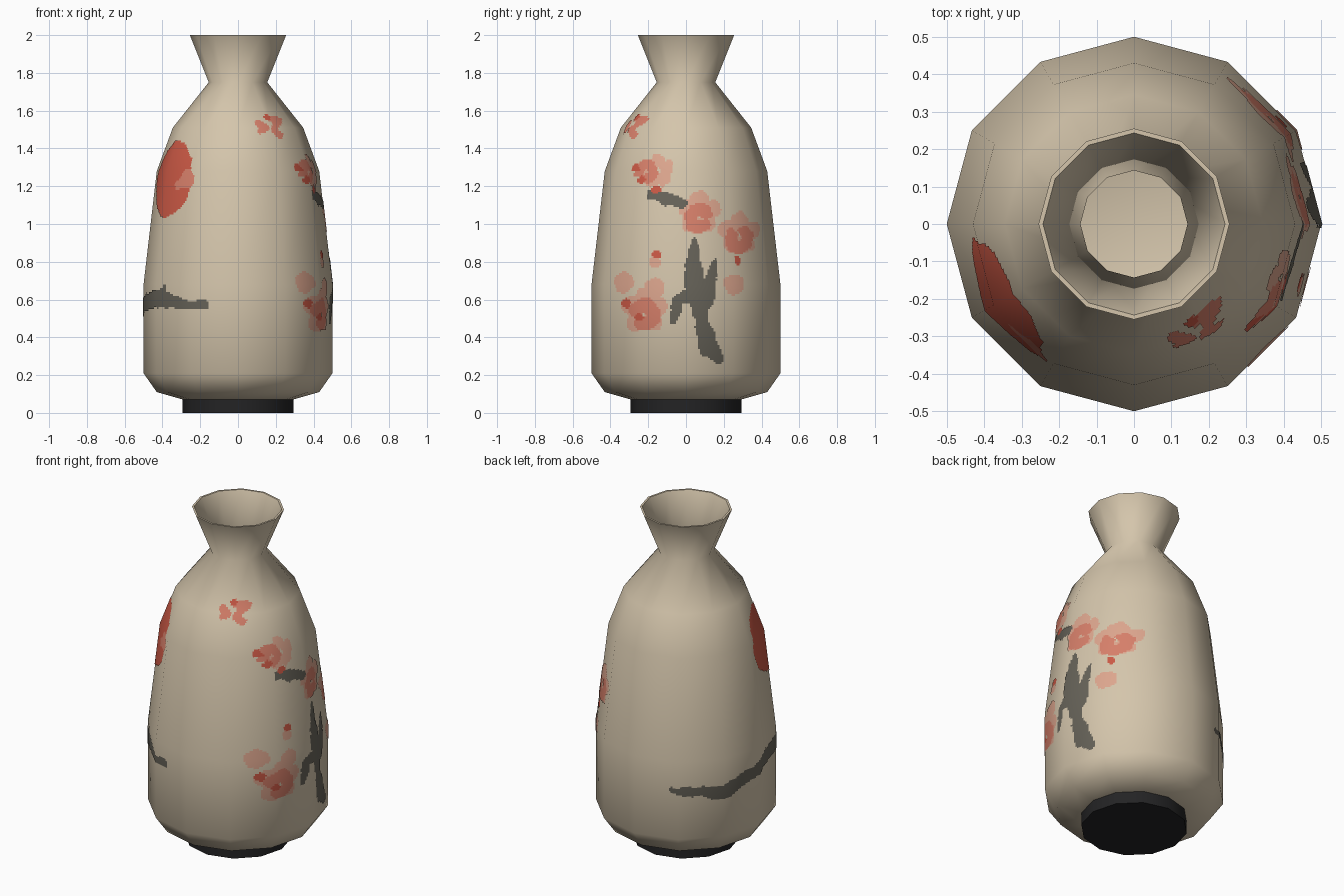
import bpy, bmesh, math
from mathutils import Vector, noise

if "Cube" in bpy.data.objects:
    bpy.data.objects.remove(bpy.data.objects["Cube"])

SIDES = 12
TURN = 2 * math.pi


def material(name, color):
    m = bpy.data.materials.new(name)
    m.diffuse_color = (*color, 1)
    m.use_nodes = True
    m.node_tree.nodes["Principled BSDF"].inputs["Base Color"].default_value = m.diffuse_color
    return m


CREAM = material("cream glaze", (0.66, 0.56, 0.41))
BLACK = material("black foot", (0.017, 0.017, 0.018))
RED = material("red paint", (0.60, 0.10, 0.06))
ROSE = material("rose paint", (0.68, 0.215, 0.145))
PINK = material("pale pink paint", (0.72, 0.38, 0.27))
GREY = material("grey branch paint", (0.135, 0.125, 0.10))


def direction(i):
    return Vector((math.cos(TURN * i / SIDES), math.sin(TURN * i / SIDES), 0))


def revolve(name, profile, mat, angle):
    """Twelve-sided closed turned part from (radius, height) points."""
    bm = bmesh.new()
    rings = [[bm.verts.new(direction(i) * r + Vector((0, 0, z))) for i in range(SIDES)]
             for r, z in profile]
    for a, b in zip(rings, rings[1:]):
        for i in range(SIDES):
            j = (i + 1) % SIDES
            bm.faces.new((a[i], a[j], b[j], b[i]))
    bm.faces.new(rings[0][::-1])
    bm.faces.new(rings[-1])
    me = bpy.data.meshes.new(name)
    bm.to_mesh(me)
    bm.free()
    me.materials.append(mat)
    ob = bpy.data.objects.new(name, me)
    bpy.context.collection.objects.link(ob)
    bpy.ops.object.select_all(action='DESELECT')
    bpy.context.view_layer.objects.active = ob
    ob.select_set(True)
    bpy.ops.object.shade_smooth_by_angle(angle=math.radians(angle))


# Foot and hollow body; the inside follows the outside at one wall thickness
OUTER = [(0.29, 0.07), (0.43, 0.11), (0.5, 0.21), (0.5, 0.68), (0.43, 1.28),
         (0.345, 1.51), (0.155, 1.75), (0.255, 2.0)]
INNER = [(r - 0.012, z) for r, z in reversed(OUTER[2:])] + [(0.42, 0.13)]
revolve("vase_body", OUTER + INNER, CREAM, 65)
revolve("vase_foot", [(0.295, 0), (0.295, 0.072)], BLACK, 35)


def tilt(k):
    """Slope of the outer profile at a ring, averaged from its neighbours."""
    def seg(i):
        (r0, z0), (r1, z1) = OUTER[i], OUTER[i + 1]
        return math.atan2(r0 - r1, z1 - z0)
    return (seg(k - 1) + seg(k)) / 2


def surface(u, z):
    """Point just off the outer wall and its smooth normal; u counts sides."""
    k = max(i for i in range(1, 6) if OUTER[i][1] <= z)
    (r0, z0), (r1, z1) = OUTER[k], OUTER[k + 1]
    t = (z - z0) / (z1 - z0)
    s = tilt(k) * (1 - t) + tilt(k + 1) * t
    i = math.floor(u)
    d = direction(i).lerp(direction(i + 1), u - i)
    n = d.normalized() * math.cos(s) + Vector((0, 0, math.sin(s)))
    return d * (r0 + (r1 - r0) * t) + Vector((0, 0, z)) + n * 0.003, n


# Painted motifs are strokes of (across, height, half width)
def arc(deg):
    return math.radians(deg) * 0.47


def ring(x, z, dist, size, count=5, start=0.3):
    """Separate petals set around a centre."""
    return [[(x + dist * math.cos(start + TURN * i / count),
              z + dist * math.sin(start + TURN * i / count), size)] for i in range(count)]


def curl(x, z, r, w, start):
    """Open brush curl, three quarters of a circle."""
    return [sum(ring(x, z, r, w, 8, start)[:7], [])]


# Right side, across = y: blossoms (centre, size, offset of the heart), petals, buds, branches
blossoms = [(-.15, 1.28, .085, -.06, 0), (.07, 1.06, .11, 0, -.03),
            (.28, .95, .105, 0, -.03), (-.22, .54, .115, 0, -.02)]
petals = [(-.33, .69, .055), (-.17, .66, .055), (-.165, .8, .03), (.25, .68, .055)]
buds = [(-.265, 1.3), (-.235, 1.23), (-.155, 1.18), (.275, .81), (-.155, .84),
        (-.315, .58), (-.25, .51)]
trunk = [(.05, .91, .015), (.04, .73, .055), (.06, .62, .055), (.08, .5, .035),
         (.12, .35, .055), (.175, .29, .03)]
twigs = [[(.15, .8, .012), (.13, .7, .035), (.1, .6, .05)],
         [(.05, .63, .05), (-.04, .6, .03), (-.07, .49, .018)],
         [(-.18, 1.16, .025), (-.1, 1.135, .035), (-.02, 1.11, .025)]]
hearts, pale = [], [[p] for p in petals]
for x, z, r, hx, hz in blossoms:
    pale += ring(x, z, r * 0.62, r * 0.46)
    hearts += curl(x + hx, z + hz, r * 0.45, r * 0.3, x * 9)
RIGHT = [(RED, [[(x, z, .024)] for x, z in buds]), (GREY, [trunk] + twigs),
         (ROSE, hearts), (PINK, pale)]

# Small high blossom, across = x
FRONT = [(RED, [[(.155, 1.565, .016)]]),
         (ROSE, [[(.1, 1.535, .016), (.14, 1.51, .022), (.12, 1.49, .014)],
                 [(.16, 1.565, .018), (.21, 1.54, .024), (.19, 1.5, .02), (.225, 1.47, .018)]])]

# Left side, across = distance round the wall: sun disc and long branch
bough = [(116, .51, .02), (138, .49, .033), (152, .48, .045), (175, .54, .032),
         (190, .59, .045), (215, .605, .045), (238, .57, .024), (249, .575, .025)]
AROUND = [(ROSE, [[(arc(231), 1.24, .055), (arc(223), 1.21, .03)]]),
          (RED, [[(arc(210), 1.24, .203)]]),
          (GREY, [[(arc(a), z, w) for a, z, w in bough],
                  [(arc(212), .62, .03), (arc(217), .665, .015)]])]


def inside(stroke, x, z):
    for p, q in zip(stroke, stroke[1:] or stroke):
        dx, dz = q[0] - p[0], q[1] - p[1]
        ll = dx * dx + dz * dz
        t = min(1, max(0, ((x - p[0]) * dx + (z - p[1]) * dz) / ll)) if ll else 0
        if math.hypot(x - p[0] - t * dx, z - p[1] - t * dz) < p[2] + (q[2] - p[2]) * t:
            return True
    return False


def paint_at(p):
    """Choose the paint, if any, for a point on the wall."""
    wobble = noise.noise(p * 22) * 0.012
    z = p.z + noise.noise(p * 22 + Vector((9, 4, 2))) * 0.012
    if p.x <= 0:
        layers, across = AROUND, arc(math.degrees(math.atan2(p.y, p.x)) % 360)
    elif p.z > 1.42:
        layers, across = (FRONT if p.y < 0 else []), p.x
    else:
        layers, across = (RIGHT + AROUND[2:] if p.y < -.42 else RIGHT), p.y
        if p.y < -.42:
            layers = []
    for mat, strokes in layers:
        if any(inside(s, across + wobble, z) for s in strokes):
            return mat
    return None


# Thin painted layer lying on the wall, made of small cells
SPLIT, STEP, Z0, Z1 = 24, 0.01, 0.24, 1.62
COLS = SIDES * SPLIT
paints = [RED, ROSE, PINK, GREY]
verts, normals, faces, slots, index = [], [], [], [], {}


def corner(i, j):
    key = (i % COLS, j)
    if key not in index:
        p, n = surface(key[0] / SPLIT, Z0 + j * STEP)
        index[key] = len(verts)
        verts.append(p)
        normals.append(n)
    return index[key]


for j in range(round((Z1 - Z0) / STEP)):
    for i in range(COLS):
        mat = paint_at(surface((i + 0.5) / SPLIT, Z0 + (j + 0.5) * STEP)[0])
        if mat:
            faces.append((corner(i, j), corner(i + 1, j), corner(i + 1, j + 1), corner(i, j + 1)))
            slots.append(paints.index(mat))
me = bpy.data.meshes.new("painted_blossoms")
me.from_pydata(verts, [], faces)
for m in paints:
    me.materials.append(m)
for poly, s in zip(me.polygons, slots):
    poly.material_index = s
    poly.use_smooth = True
me.normals_split_custom_set_from_vertices(normals)
bpy.context.collection.objects.link(bpy.data.objects.new("painted_blossoms", me))
